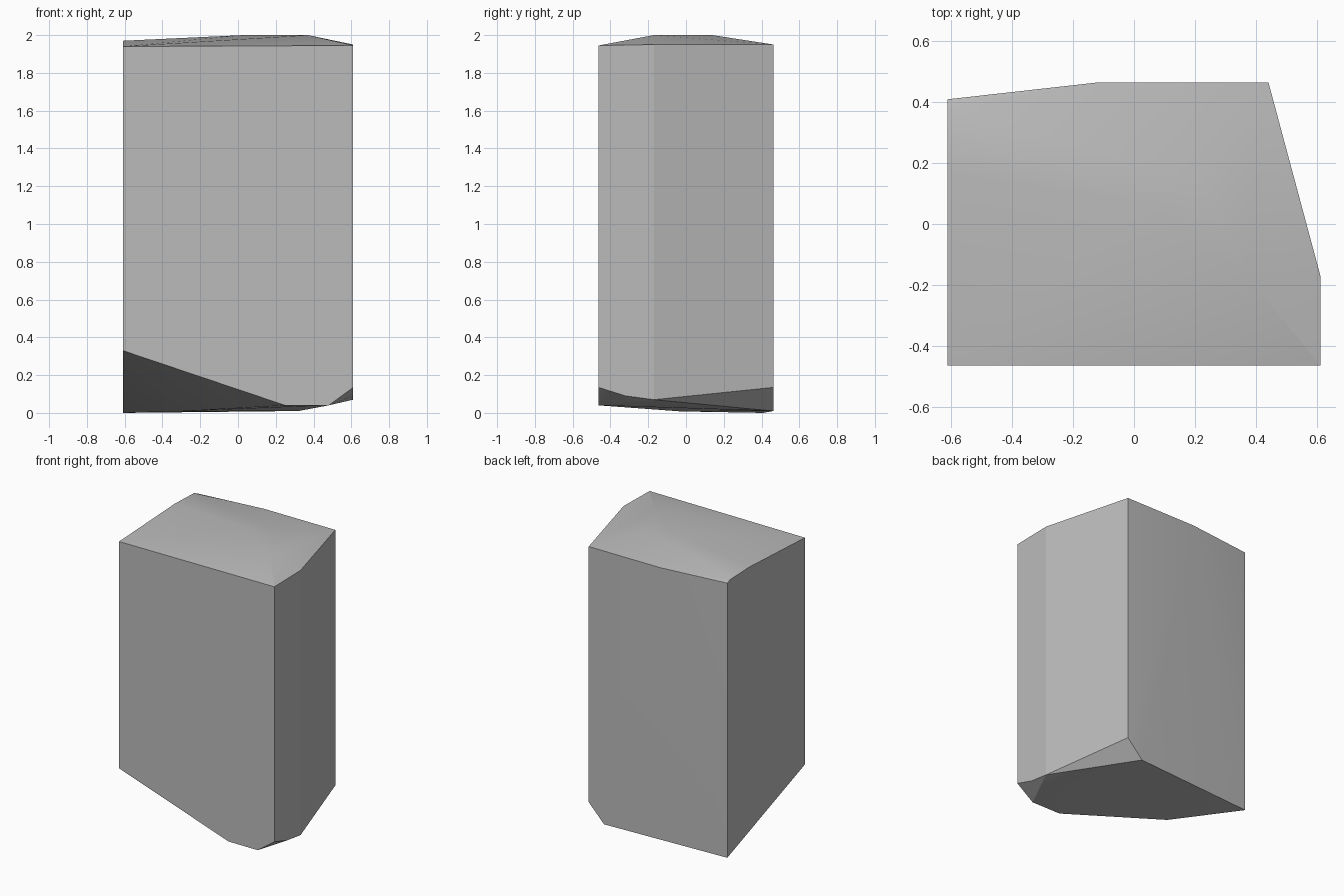
import bpy
import bmesh
from math import radians

cube = bpy.data.objects.get("Cube")
if cube:
    bpy.data.objects.remove(cube, do_unlink=True)

# Grey stone material
stone = bpy.data.materials.new("grey stone")
stone.use_nodes = True
GREY = (0.5, 0.5, 0.5, 1)
stone.diffuse_color = GREY
stone.node_tree.nodes["Principled BSDF"].inputs["Base Color"].default_value = GREY

# Wall extents shared by the corners
W, D, BACK_LEFT = 0.61, 0.463, 0.408

# Rim around the top of the walls
rim = [(-W, -D, 1.94), (W, -D, 1.945), (W, -0.17, 1.95),
       (0.44, D, 1.95), (-0.12, D, 1.95), (-W, BACK_LEFT, 1.95)]

# Gently domed crown
crown = [(-W, 0.375, 1.963), (-W, 0.16, 1.97), (0.03, 0.07, 2.0),
         (0.2, 0.14, 2.0), (0.37, -0.17, 2.0)]

# Chipped, slanting underside
underside = [(-W, -D, 0.33), (0.25, -D, 0.04), (0.48, -D, 0.04),
             (W, -D, 0.135), (W, -0.32, 0.09), (W, -0.17, 0.07),
             (0.44, D, 0.135), (0.32, D, 0.01), (-W, BACK_LEFT, 0),
             (-0.31, -0.03, 0.008)]

# Wrap the corners in one hull and merge flat neighbours
bm = bmesh.new()
for corner in rim + crown + underside:
    bm.verts.new(corner)
hull = bmesh.ops.convex_hull(bm, input=bm.verts[:])
loose = [v for v in bm.verts if not v.link_faces]
bmesh.ops.delete(bm, geom=loose, context="VERTS")
bmesh.ops.dissolve_limit(bm, angle_limit=radians(0.5), verts=bm.verts[:], edges=bm.edges[:])
bmesh.ops.recalc_face_normals(bm, faces=bm.faces[:])

mesh = bpy.data.meshes.new("stone_block")
bm.to_mesh(mesh)
bm.free()
mesh.materials.append(stone)
block = bpy.data.objects.new("stone_block", mesh)
bpy.context.collection.objects.link(block)

# Soft shading on the crown, crisp wall edges
bpy.ops.object.select_all(action="DESELECT")
block.select_set(True)
bpy.context.view_layer.objects.active = block
bpy.ops.object.shade_smooth_by_angle(angle=radians(13))
